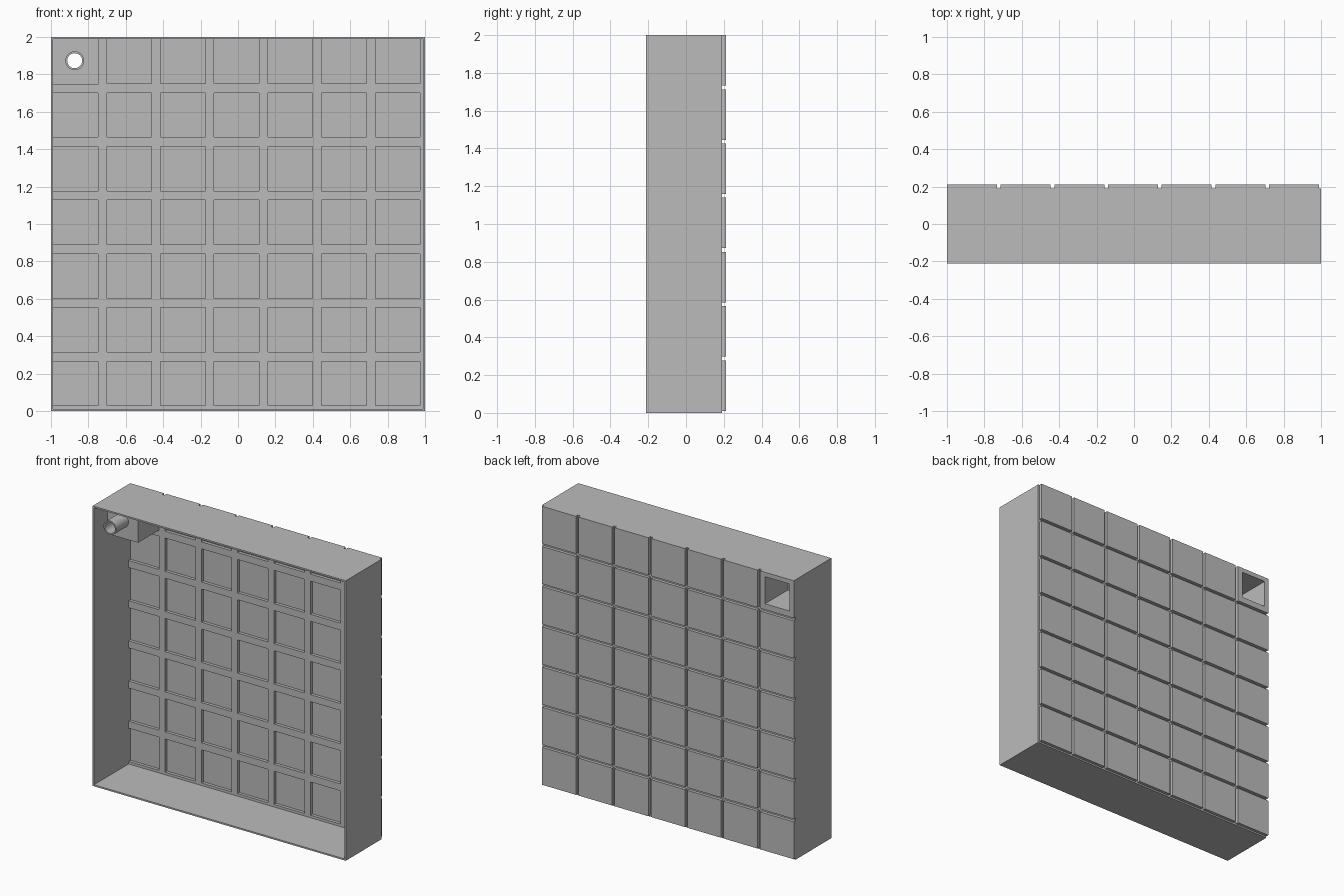
import bpy, bmesh, math
from mathutils import Matrix, Vector

old = bpy.data.objects.get("Cube")
if old:
    bpy.data.objects.remove(old, do_unlink=True)

PITCH, TILE, COUNT = 0.287, 0.267, 7
FRONT, BACK, GROOVE = -0.212, 0.212, 0.19
WALL = 0.011

grey = bpy.data.materials.new("plain grey")
grey.use_nodes = True
colour = (0.5, 0.5, 0.5, 1)
grey.diffuse_color = colour
grey.node_tree.nodes["Principled BSDF"].inputs["Base Color"].default_value = colour


def make_object(name, bm):
    mesh = bpy.data.meshes.new(name)
    bm.to_mesh(mesh)
    bm.free()
    mesh.materials.append(grey)
    obj = bpy.data.objects.new(name, mesh)
    bpy.context.collection.objects.link(obj)
    return obj


def boxes(name, spans):
    """One mesh of boxes, each given by (x0, x1), (y0, y1), (z0, z1)."""
    bm = bmesh.new()
    for span in spans:
        size = Vector([b - a for a, b in span])
        centre = Vector([(a + b) / 2 for a, b in span])
        bmesh.ops.create_cube(bm, size=1, matrix=Matrix.Translation(centre) @ Matrix.Diagonal(size).to_4x4())
    return make_object(name, bm)


def cylinder(name, radius, x, z, y0, y1):
    bm = bmesh.new()
    place = Matrix.Translation((x, (y0 + y1) / 2, z)) @ Matrix.Rotation(math.pi / 2, 4, "X")
    bmesh.ops.create_cone(bm, cap_ends=True, segments=40, radius1=radius, radius2=radius,
                          depth=y1 - y0, matrix=place)
    return make_object(name, bm)


def combine(target, tool, operation="DIFFERENCE"):
    tool.hide_render = True
    mod = target.modifiers.new(tool.name, "BOOLEAN")
    mod.object, mod.operation, mod.solver = tool, operation, "EXACT"
    bpy.ops.object.select_all(action="DESELECT")
    bpy.context.view_layer.objects.active = target
    target.select_set(True)
    bpy.ops.object.modifier_apply(modifier=mod.name)
    bpy.data.objects.remove(tool, do_unlink=True)


# Solid block
panel = boxes("tiled_panel", [((-1, 1), (FRONT, BACK), (0, 2))])

# Grooves between the tiles on the back, counted from the top right corner
starts = [k * PITCH for k in range(COUNT)]
grooves = [(s + TILE, s + PITCH if s < starts[-1] else 2.1) for s in starts]
deep = (GROOVE, BACK + 0.1)
combine(panel, boxes("upright_grooves", [((a - 1, b - 1), deep, (-0.1, 2.1)) for a, b in grooves]))
combine(panel, boxes("level_grooves", [((-1.1, 1.1), deep, (2 - b, 2 - a)) for a, b in grooves]))

# Hollow front and a shallow pocket behind every tile
combine(panel, boxes("hollow", [((WALL - 1, 1 - WALL), (FRONT - 0.1, 0.178), (WALL, 2 - WALL))]))
pockets = [((s - 0.988, s - 0.749), (0.16, 0.2), (1.751 - t, 1.988 - t))
           for s in starts for t in starts]
combine(panel, boxes("pockets", pockets))

# Corner housing, open at the back, with a pipe reaching forward
combine(panel, boxes("housing", [((-0.995, -0.747), (-0.06, 0.205), (1.746, 1.995))]), "UNION")
combine(panel, boxes("well", [((-0.968, -0.773), (-0.045, 0.3), (1.775, 1.968))]))
PIPE_X, PIPE_Z = -0.873, 1.873
combine(panel, cylinder("pipe", 0.05, PIPE_X, PIPE_Z, -0.2, -0.052), "UNION")
combine(panel, cylinder("pipe_bore", 0.04, PIPE_X, PIPE_Z, -0.3, 0.0))

panel.select_set(True)
bpy.context.view_layer.objects.active = panel
bpy.ops.object.shade_smooth_by_angle(angle=math.radians(30))
